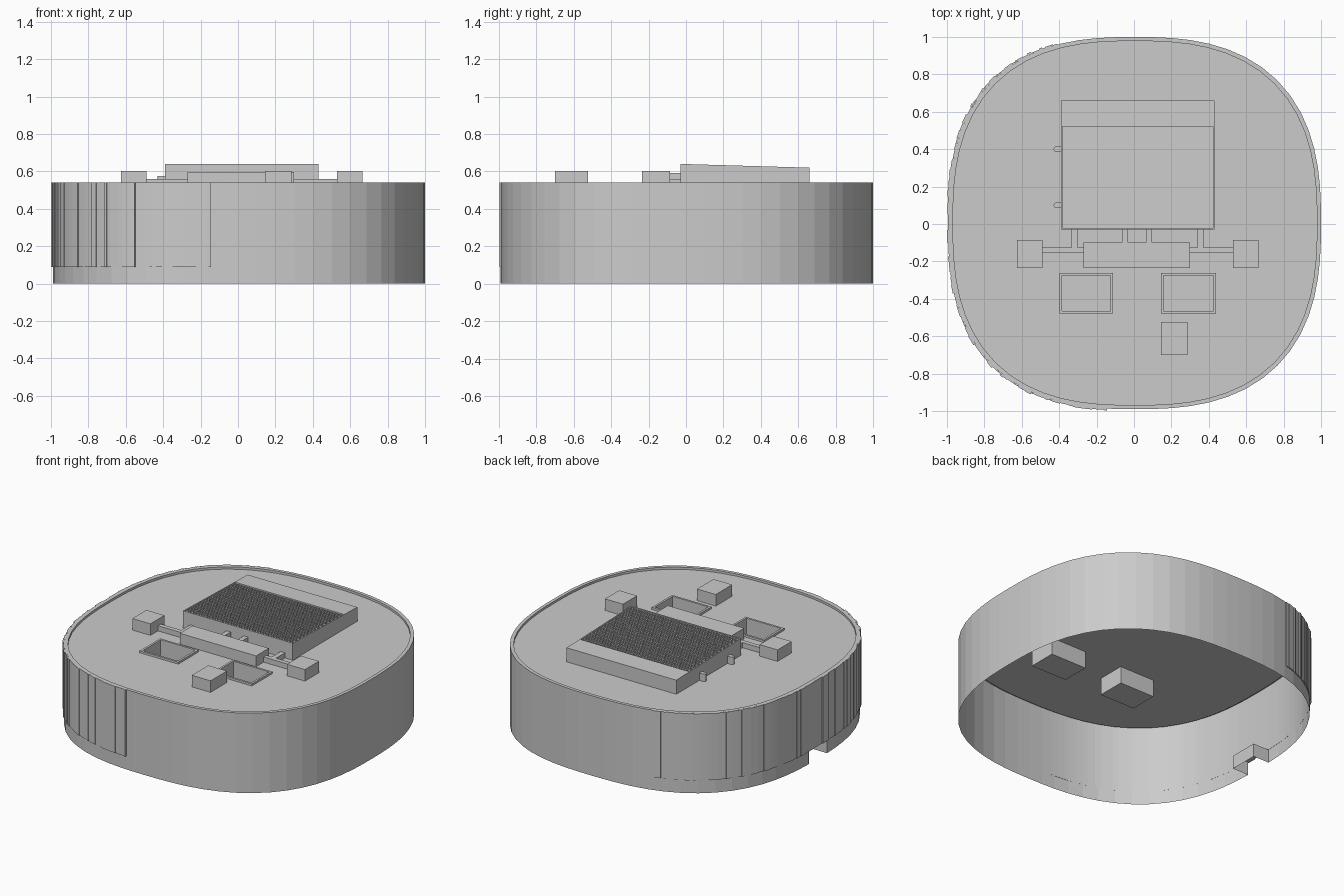
import bpy, bmesh, math, random

if "Cube" in bpy.data.objects:
    bpy.data.objects.remove(bpy.data.objects["Cube"])

random.seed(4)
ROOF, TOP, BASE = 0.525, 0.54, 0.09
SEG, POW = 64, 2.6


def outline(a, size):
    # rounded-square plan, point at polar angle a
    c, s = math.cos(a), math.sin(a)
    r = size / (abs(c) ** POW + abs(s) ** POW) ** (1 / POW)
    return r * c + 0.005, r * s + 0.005


def finish(bm, name):
    me = bpy.data.meshes.new(name)
    bm.to_mesh(me)
    bm.free()
    ob = bpy.data.objects.new(name, me)
    bpy.context.collection.objects.link(ob)
    return ob


def hexa(bm, low, high):
    # solid between two matching quads
    a = [bm.verts.new(p) for p in low]
    b = [bm.verts.new(p) for p in high]
    bm.faces.new(a[::-1])
    bm.faces.new(b)
    for i in range(4):
        j = (i + 1) % 4
        bm.faces.new((a[i], a[j], b[j], b[i]))


def rect(x0, x1, y0, y1, z):
    return [(x0, y0, z), (x1, y0, z), (x1, y1, z), (x0, y1, z)]


def add_box(bm, x0, x1, y0, y1, z0, z1):
    hexa(bm, rect(x0, x1, y0, y1, z0), rect(x0, x1, y0, y1, z1))


def box(name, *dims):
    bm = bmesh.new()
    add_box(bm, *dims)
    return finish(bm, name)


# outer wall with parapet lip and a doorway on the left side
bm = bmesh.new()
loops = []
for size, z in ((0.995, 0), (0.995, BASE), (0.995, TOP), (0.973, TOP), (0.973, ROOF)):
    loops.append([bm.verts.new((*outline(2 * math.pi * i / SEG, size), z)) for i in range(SEG)])
for k, (lo, hi) in enumerate(zip(loops, loops[1:])):
    for i in range(SEG):
        if k == 0 and i in (SEG // 2 - 1, SEG // 2):
            continue
        j = (i + 1) % SEG
        bm.faces.new((lo[i], lo[j], hi[j], hi[i]))
finish(bm, "outer_wall")

# roof sheet with two openings
wells = [(-0.385, -0.125, -0.465, -0.275), (0.158, 0.425, -0.465, -0.275)]
bm = bmesh.new()
rings = [[(*outline(2 * math.pi * i / SEG, 0.973), ROOF) for i in range(SEG)]]
rings += [rect(*w, ROOF) for w in wells]
edges = []
for ring in rings:
    vs = [bm.verts.new(p) for p in ring]
    edges += [bm.edges.new((vs[i], vs[(i + 1) % len(vs)])) for i in range(len(vs))]
bmesh.ops.triangle_fill(bm, use_beauty=True, edges=edges, normal=(0, 0, 1))
finish(bm, "roof")

# sunken light wells with raised kerbs
for n, (x0, x1, y0, y1) in enumerate(wells):
    bm = bmesh.new()
    steps = [(0, 0.41), (0, 0.539), (0.014, 0.539), (0.014, ROOF)]
    lp = [[bm.verts.new(p) for p in rect(x0 - d, x1 + d, y0 - d, y1 + d, z)] for d, z in steps]
    bm.faces.new(lp[0])
    for lo, hi in zip(lp, lp[1:]):
        for i in range(4):
            j = (i + 1) % 4
            bm.faces.new((lo[j], lo[i], hi[i], hi[j]))
    finish(bm, f"light_well_{n}")

# door recess
bm = bmesh.new()
y0, y1 = outline(math.pi * 33 / 32, 0.995)[1], outline(math.pi * 31 / 32, 0.995)[1]
lo = [bm.verts.new(p) for p in ((-0.99, y0, 0), (-0.87, y0, 0), (-0.87, y1, 0), (-0.99, y1, 0))]
hi = [bm.verts.new((v.co.x, v.co.y, BASE)) for v in lo]
for i in range(3):
    bm.faces.new((lo[i], lo[i + 1], hi[i + 1], hi[i]))
bm.faces.new(hi)
finish(bm, "door_recess")

# pleated facade of uneven vertical slats
bm = bmesh.new()
a, end = math.radians(113.5), math.radians(261.5)
while a < end:
    b = min(a + random.uniform(0.012, 0.05), end)
    out = 0.995 + random.choice((0.004, 0.007, 0.01))
    quad = [outline(a, 0.994), outline(a, out), outline(b, out), outline(b, 0.994)]
    hexa(bm, [(*p, BASE) for p in quad[::-1]], [(*p, TOP) for p in quad[::-1]])
    a = b
bmesh.ops.recalc_face_normals(bm, faces=bm.faces)
finish(bm, "facade_slats")


# sloped plant housing
def slope(y, d=0.0):
    return 0.64 - 0.02 * (y + 0.03) / 0.69 - d


def sloped(bm, x0, x1, y0, y1, z0, d=0.0):
    top = [(x, y, slope(y, d)) for x, y, _ in rect(x0, x1, y0, y1, 0)]
    hexa(bm, rect(x0, x1, y0, y1, z0), top)


bm = bmesh.new()
sloped(bm, -0.39, 0.43, -0.03, 0.52, ROOF, 0.01)
sloped(bm, -0.39, 0.43, 0.52, 0.66, ROOF)
for x in (-0.39, 0.422):
    sloped(bm, x, x + 0.008, -0.03, 0.52, ROOF)
sloped(bm, -0.382, 0.422, -0.03, -0.022, ROOF)
finish(bm, "plant_housing")

# fine grille in the housing top
bm = bmesh.new()
for i in range(40):
    for j in range(27):
        x = -0.378 + i * 0.02 + (0.006 if j % 2 else 0)
        y = -0.018 + j * 0.0198
        sloped(bm, x, x + 0.012, y, y + 0.013, 0.61, 0.003)
finish(bm, "roof_grille")

# central duct box, end units and connecting ducts
box("central_duct", -0.27, 0.30, -0.235, -0.10, ROOF, 0.598)
box("left_unit", -0.625, -0.49, -0.235, -0.085, ROOF, 0.603)
box("right_unit", 0.53, 0.665, -0.235, -0.085, ROOF, 0.603)
box("front_unit", 0.145, 0.285, -0.70, -0.525, ROOF, 0.603)
box("left_duct", -0.49, -0.27, -0.155, -0.125, ROOF, 0.56)
box("right_duct", 0.30, 0.53, -0.155, -0.125, ROOF, 0.56)
for n, (x, y, z) in enumerate(((-0.335, -0.125, 0.56), (0.34, -0.125, 0.56),
                               (-0.065, -0.10, 0.592), (0.065, -0.10, 0.592))):
    box(f"branch_duct_{n}", x, x + 0.032, y, -0.03, ROOF, z)

# round-ended vents on the housing side
for n, y in enumerate((0.40, 0.10)):
    bm = bmesh.new()
    pts = [(-0.39, y - 0.015), (-0.39, y + 0.015)]
    pts += [(-0.415 - 0.015 * math.sin(t), y + 0.015 * math.cos(t))
            for t in (k * math.pi / 6 for k in range(7))]
    f = bm.faces.new([bm.verts.new((*p, 0.54)) for p in pts])
    r = bmesh.ops.extrude_face_region(bm, geom=[f])
    for v in r["geom"]:
        if isinstance(v, bmesh.types.BMVert):
            v.co.z = 0.575
    bmesh.ops.recalc_face_normals(bm, faces=bm.faces)
    for v in bm.verts:
        if v.co.z < 0.55:
            v.co.z = ROOF
    finish(bm, f"side_vent_{n}")
